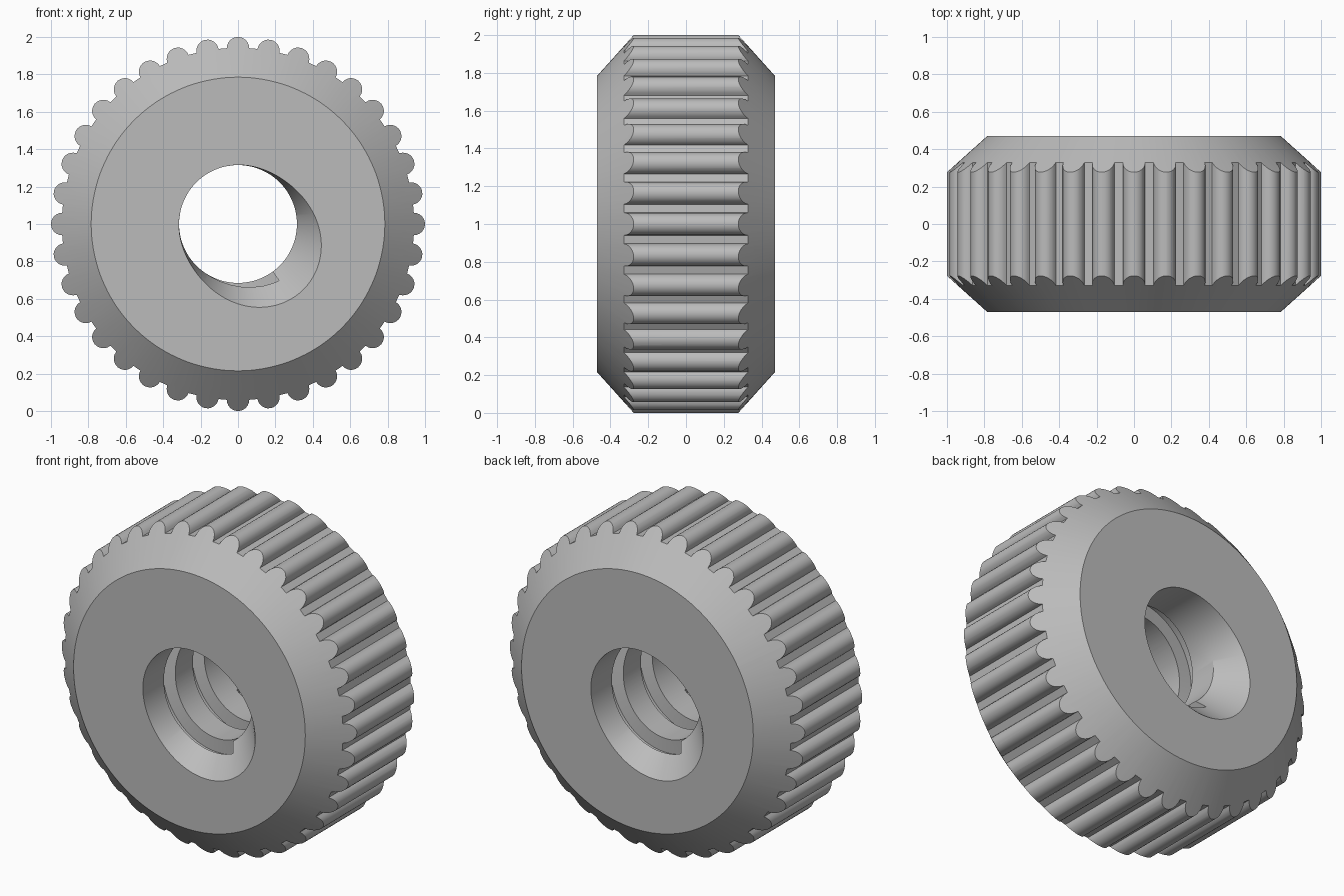
import bpy, bmesh
from math import sin, cos, pi, radians, tau

cube = bpy.data.objects.get("Cube")
if cube:
    bpy.data.objects.remove(cube, do_unlink=True)

RIBS = 36          # grips around the rim
BORE = 0.315       # clear radius of the hole
HALF = 0.47        # half thickness
PITCH = 0.28       # thread pitch
SIDES = 144

metal = bpy.data.materials.new("grey_metal")
metal.use_nodes = True
GREY = (0.5, 0.5, 0.5, 1)
metal.diffuse_color = GREY
metal.node_tree.nodes["Principled BSDF"].inputs["Base Color"].default_value = GREY


def loft(name, rings):
    """Closed solid through equal-sized rings of points."""
    bm = bmesh.new()
    rows = [[bm.verts.new(p) for p in ring] for ring in rings]
    n = len(rows[0])
    for a, b in zip(rows, rows[1:]):
        for i in range(n):
            j = (i + 1) % n
            bm.faces.new((a[i], a[j], b[j], b[i]))
    bm.faces.new(rows[0])
    bm.faces.new(rows[-1])
    bmesh.ops.recalc_face_normals(bm, faces=bm.faces)
    mesh = bpy.data.meshes.new(name)
    bm.to_mesh(mesh)
    bm.free()
    mesh.materials.append(metal)
    ob = bpy.data.objects.new(name, mesh)
    bpy.context.collection.objects.link(ob)
    return ob


def polar(r, angle, y):
    return (r * cos(angle), y, 1 + r * sin(angle))


def circle(y, radius):
    """Ring around the y axis; radius is a function of the angle."""
    angles = [tau * i / SIDES for i in range(SIDES)]
    return [polar(radius(a), a, y) for a in angles]


def combine(target, tool, operation):
    mod = target.modifiers.new(operation, 'BOOLEAN')
    mod.operation = operation
    mod.solver = 'EXACT'
    mod.object = tool
    bpy.context.view_layer.objects.active = target
    bpy.ops.object.modifier_apply(modifier=mod.name)
    bpy.data.objects.remove(tool, do_unlink=True)


# Rim with half-round grip ribs
def rib_outline(y):
    points = []
    for k in range(RIBS):
        a = tau * k / RIBS
        for s in range(13):
            b = a - pi / 2 + pi * s / 12
            points.append((0.94 * cos(a) + 0.06 * cos(b), y,
                           1 + 0.94 * sin(a) + 0.06 * sin(b)))
    return points


nut = loft("knurled_nut", [rib_outline(-0.6), rib_outline(0.6)])

# Bevelled envelope that chamfers both ends of the rim
profile = [(-HALF, 0.785), (-0.25, 1.03), (0.25, 1.03), (HALF, 0.785)]
envelope = loft("bevel_envelope", [circle(y, lambda a, r=r: r) for y, r in profile])
combine(nut, envelope, 'INTERSECT')


# Bore with a lopsided lead-in at each end
def lead_in(a, toward):
    return BORE + 0.18 * abs(cos((a - toward) / 2)) ** 6


def front_mouth(a):
    return lead_in(a, radians(-45))


def back_mouth(a):
    return lead_in(a, radians(-135))


def plain(a):
    return BORE


bore = loft("bore_cutter", [
    circle(-0.55, front_mouth), circle(-HALF, front_mouth), circle(-0.31, plain),
    circle(0.31, plain), circle(HALF, back_mouth), circle(0.55, back_mouth)])
combine(nut, bore, 'DIFFERENCE')

# Square helical thread groove, right-handed
rings = []
STEPS = 160
for i in range(STEPS + 1):
    turn = -1.1 + 2.2 * i / STEPS
    a = -pi / 2 - tau * turn
    y = PITCH * turn
    rings.append([polar(r, a, y + w) for r, w in
                  ((0.27, -0.055), (0.4, -0.055), (0.4, 0.055), (0.27, 0.055))])
combine(nut, loft("thread_cutter", rings), 'DIFFERENCE')

# Smooth curved walls, crisp edges
bpy.ops.object.select_all(action='DESELECT')
nut.select_set(True)
bpy.context.view_layer.objects.active = nut
bpy.ops.object.shade_smooth_by_angle(angle=radians(30))
